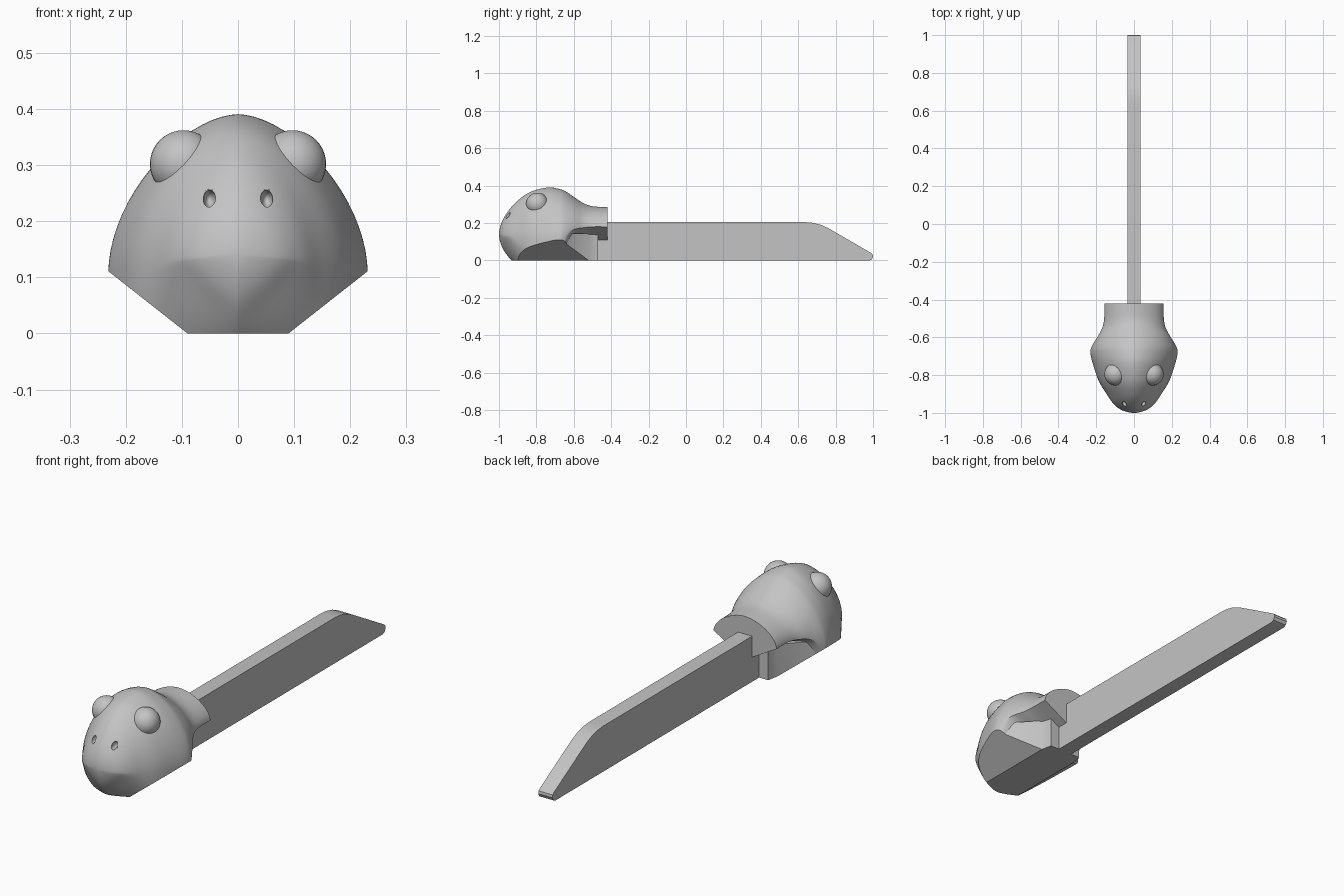
import bpy, bmesh, math
from mathutils import Vector

if "Cube" in bpy.data.objects:
    bpy.data.objects.remove(bpy.data.objects["Cube"], do_unlink=True)

grey = bpy.data.materials.new("plain_grey")
grey.use_nodes = True
COLOUR = (0.55, 0.55, 0.55, 1)
grey.diffuse_color = COLOUR
grey.node_tree.nodes["Principled BSDF"].inputs["Base Color"].default_value = COLOUR


def finish(name, bm, angle=35):
    bmesh.ops.recalc_face_normals(bm, faces=bm.faces)
    mesh = bpy.data.meshes.new(name)
    bm.to_mesh(mesh)
    bm.free()
    mesh.materials.append(grey)
    ob = bpy.data.objects.new(name, mesh)
    bpy.context.collection.objects.link(ob)
    bpy.ops.object.select_all(action="DESELECT")
    ob.select_set(True)
    bpy.context.view_layer.objects.active = ob
    bpy.ops.object.shade_smooth_by_angle(angle=math.radians(angle))
    return ob


def slice_off(bm, point, normal):
    """Remove everything beyond the plane and close the opening."""
    geom = bm.verts[:] + bm.edges[:] + bm.faces[:]
    bmesh.ops.bisect_plane(bm, geom=geom, plane_co=point, plane_no=normal,
                           dist=1e-5, clear_outer=True)
    bmesh.ops.holes_fill(bm, edges=[e for e in bm.edges if e.is_boundary], sides=0)


def cut_underside(bm):
    slice_off(bm, (0, 0, 0), (0, 0, -1))
    for side in (1, -1):
        slice_off(bm, (0.09 * side, 0, 0), (0.11 * side, 0, -0.14))


def prism(points, to_3d, offset):
    bm = bmesh.new()
    face = bm.faces.new([bm.verts.new(to_3d(a, b)) for a, b in points])
    new = bmesh.ops.extrude_face_region(bm, geom=[face])["geom"]
    bmesh.ops.translate(bm, verts=[v for v in new if isinstance(v, bmesh.types.BMVert)],
                        vec=offset)
    return bm


# Head stations: y, top z, half width, z of widest point, bottom z, lower roundness
stations = [
    (-1.0, .14, 0, .14, .14, 1.3),
    (-.985, .205, .065, .135, .075, 1.3),
    (-.95, .265, .11, .13, .02, 1.4),
    (-.9, .32, .145, .12, -.03, 2),
    (-.83, .367, .187, .115, -.08, 3),
    (-.74, .39, .218, .11, -.1, 4),
    (-.68, .383, .231, .11, -.1, 4),
    (-.645, .37, .222, .13, -.04, 2),
    (-.6, .34, .195, .165, .08, 1),
    (-.55, .307, .168, .175, .09, 1),
    (-.5, .29, .158, .18, .09, 1),
    (-.42, .285, .157, .18, .09, 1),
]


def smooth_stations(keys, steps):
    first, second = keys[0], keys[1]
    before = [second[0]] + [2 * a - b for a, b in zip(first[1:], second[1:])]
    ext = [before] + keys + [keys[-1]]
    for i in range(1, len(ext) - 2):
        for s in range(steps):
            t = s / steps
            yield [b + .5 * t * (c - a + t * (2 * a - 5 * b + 4 * c - d + t * (3 * (b - c) + d - a)))
                   for a, b, c, d in zip(*ext[i - 1:i + 3])]
    yield keys[-1]


def section(y, top, width, mid, bottom, lower, count=72):
    ring = []
    for k in range(count):
        a = 2 * math.pi * k / count
        s, c = math.sin(a), math.cos(a)
        power = 2 / (1.75 if c > 0 else max(lower, 1))
        height = top - mid if c > 0 else mid - bottom
        x = math.copysign(width * abs(s) ** power, s)
        ring.append(Vector((x, y, mid + math.copysign(height * abs(c) ** power, c))))
    return ring


# Head and neck
bm = bmesh.new()
rings = [[bm.verts.new(p) for p in section(*st)] for st in smooth_stations(stations, 6)]
for r0, r1 in zip(rings, rings[1:]):
    for k in range(len(r0)):
        j = (k + 1) % len(r0)
        bm.faces.new((r0[k], r0[j], r1[j], r1[k]))
bm.faces.new(rings[-1])
bmesh.ops.remove_doubles(bm, verts=bm.verts, dist=1e-5)
cut_underside(bm)
head = finish("head", bm)


def ellipsoid(name, centre, radii):
    bm = bmesh.new()
    bmesh.ops.create_uvsphere(bm, u_segments=32, v_segments=20, radius=1)
    bmesh.ops.scale(bm, verts=bm.verts, vec=radii)
    bmesh.ops.translate(bm, verts=bm.verts, vec=centre)
    return finish(name, bm)


# Eyes and nostril hollows
for side, label in ((1, "left"), (-1, "right")):
    ellipsoid(label + "_eye", (0.097 * side, -0.795, 0.302), (0.06, 0.06, 0.06))
    cutter = ellipsoid(label + "_nostril_cutter", (0.051 * side, -0.95, 0.24), (0.011, 0.03, 0.016))
    cutter.hide_render = True
    cutter.hide_set(True)
    cut = head.modifiers.new(label + "_nostril", "BOOLEAN")
    cut.operation = "DIFFERENCE"
    cut.object = cutter

# Jaw block that narrows towards the blade
half = [(.222, -.66), (.09, -.52), (.08, -.47)]
outline = half + [(-x, y) for x, y in reversed(half)]
bm = prism(outline, lambda x, y: (x, y, -.02), (0, 0, .165))
cut_underside(bm)
finish("jaw_block", bm)

# Flat blade with a sloping rounded tip
profile = [(-.5, 0), (.98, 0), (.993, .006), (1, .02), (.998, .032), (.99, .04),
           (.76, .173), (.72, .191), (.68, .201), (.64, .205), (-.5, .205)]
bm = prism(profile, lambda y, z: (-.035, y, z), (.07, 0, 0))
finish("blade", bm)
